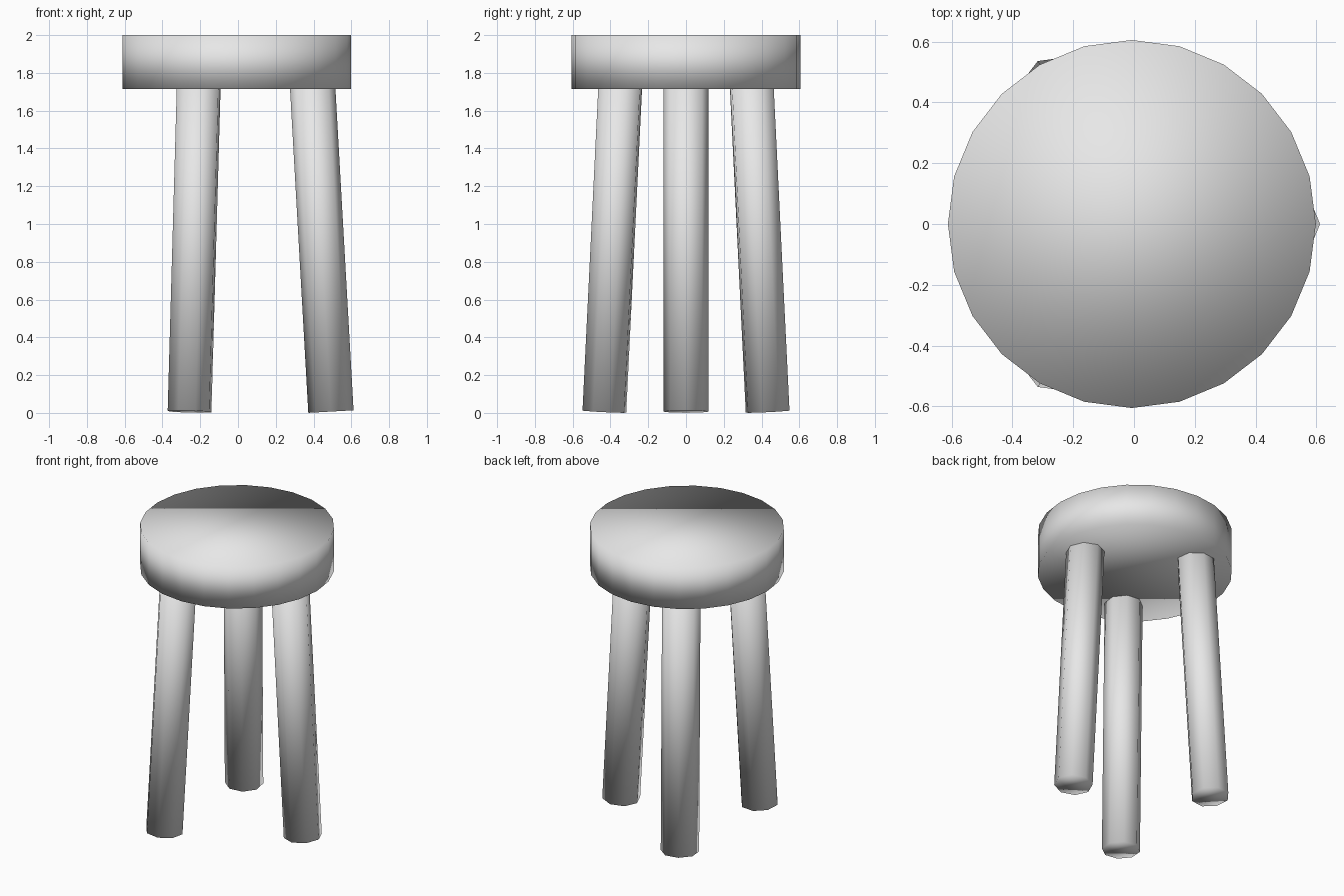
import bpy
from math import radians, cos, sin
from mathutils import Vector

cube = bpy.data.objects.get("Cube")
if cube:
    bpy.data.objects.remove(cube, do_unlink=True)

CENTRE_X = -0.007
SEAT_RADIUS, SEAT_BOTTOM, SEAT_TOP = 0.605, 1.715, 2.0
LEG_RADIUS = 0.12
LEG_TOP_Z = 1.85

grey = bpy.data.materials.new("plain_grey")
grey.use_nodes = True
colour = (0.8, 0.8, 0.8, 1)
grey.diffuse_color = colour
grey.node_tree.nodes["Principled BSDF"].inputs["Base Color"].default_value = colour


def cylinder(name, sides, radius, depth, location, rotation=(0, 0, 0)):
    """Closed prism, smooth all over, softly shaded across its rims."""
    bpy.ops.mesh.primitive_cylinder_add(
        vertices=sides, radius=radius, depth=depth,
        location=location, rotation=rotation)
    obj = bpy.context.object
    obj.name = name
    bpy.ops.object.shade_smooth()
    obj.data.materials.append(grey)
    return obj


# Round seat
cylinder("seat", 24, SEAT_RADIUS, SEAT_TOP - SEAT_BOTTOM,
         (CENTRE_X, 0, (SEAT_TOP + SEAT_BOTTOM) / 2))

# Three splayed legs, tops buried in the seat
for name, degrees in (("left_leg", 0), ("back_right_leg", 120), ("front_right_leg", 240)):
    angle = radians(degrees)
    outward = Vector((cos(angle), sin(angle), 0))
    base = Vector((CENTRE_X, 0, 0.007)) + outward * 0.499
    top = Vector((CENTRE_X, 0, LEG_TOP_Z)) + outward * 0.395
    axis = top - base
    tilt = -outward.dot(axis.normalized())
    cylinder(name, 8, LEG_RADIUS, axis.length, (base + top) / 2, (0, -tilt, angle))
